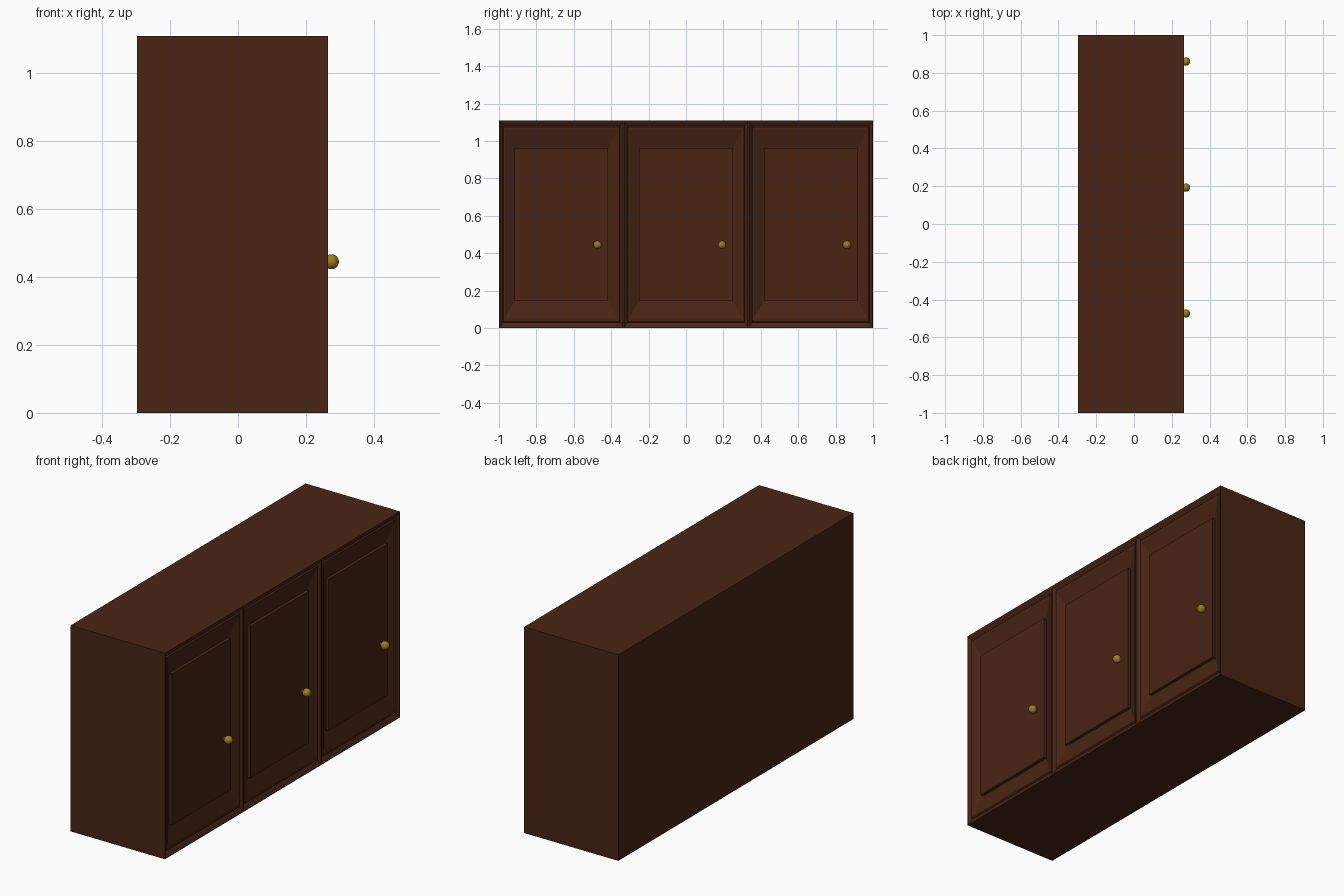
import bpy, bmesh
from math import pi

if "Cube" in bpy.data.objects:
    bpy.data.objects.remove(bpy.data.objects["Cube"])

HEIGHT, BACK, JOIN, FRONT = 1.11, -0.297, 0.21, 0.265
DOOR_W = 2 / 3


def material(name, rgb):
    mat = bpy.data.materials.new(name)
    mat.diffuse_color = (*rgb, 1)
    mat.use_nodes = True
    mat.node_tree.nodes["Principled BSDF"].inputs["Base Color"].default_value = mat.diffuse_color
    return mat


wood = material("dark_wood", (0.065, 0.018, 0.007))
brass = material("brass", (0.33, 0.21, 0.01))


def finish(bm, name, mat):
    bmesh.ops.recalc_face_normals(bm, faces=bm.faces)
    mesh = bpy.data.meshes.new(name)
    bm.to_mesh(mesh)
    bm.free()
    mesh.materials.append(mat)
    obj = bpy.data.objects.new(name, mesh)
    bpy.context.collection.objects.link(obj)
    return obj


def nested_panel(name, cy, rings):
    """Solid made of nested rectangles: (x, side inset, top/bottom inset)."""
    bm = bmesh.new()
    loops = []
    for x, iy, iz in rings:
        w = DOOR_W / 2 - iy
        corners = [(-w, iz), (w, iz), (w, HEIGHT - iz), (-w, HEIGHT - iz)]
        loops.append([bm.verts.new((x, cy + y, z)) for y, z in corners])
    for a, b in zip(loops, loops[1:]):
        for i in range(4):
            j = (i + 1) % 4
            bm.faces.new((a[i], a[j], b[j], b[i]))
    bm.faces.new(loops[0])
    bm.faces.new(loops[-1])
    return finish(bm, name, wood)


# Carcass behind the doors
bm = bmesh.new()
bmesh.ops.create_cube(bm, size=1)
for v in bm.verts:
    v.co.x = BACK if v.co.x < 0 else JOIN
    v.co.y *= 2
    v.co.z = (v.co.z + 0.5) * HEIGHT
finish(bm, "cabinet_body", wood)

# Door moulding: rim, inward slope, small bead, sloped field, raised panel
door_profile = [
    (JOIN, 0, 0),
    (FRONT, 0, 0),
    (FRONT, 0.004, 0.006),
    (0.251, 0.020, 0.030),
    (0.257, 0.023, 0.036),
    (0.257, 0.031, 0.052),
    (0.232, 0.083, 0.147),
    (0.249, 0.083, 0.147),
]

for i in range(3):
    cy = (i - 1) * DOOR_W
    nested_panel(f"door_{i + 1}", cy, door_profile)

    # Round knob with a short stem
    loc = (0.275, cy + 0.193, 0.445)
    bpy.ops.mesh.primitive_uv_sphere_add(segments=24, ring_count=12, radius=0.022, location=loc)
    knob = bpy.context.object
    knob.name = f"knob_{i + 1}"
    bpy.ops.object.shade_smooth()
    bpy.ops.mesh.primitive_cylinder_add(vertices=16, radius=0.008, depth=0.02,
                                        location=(0.257, loc[1], loc[2]), rotation=(0, pi / 2, 0))
    stem = bpy.context.object
    stem.name = f"knob_stem_{i + 1}"
    bpy.ops.object.shade_smooth_by_angle()
    for part in (knob, stem):
        part.data.materials.append(brass)
